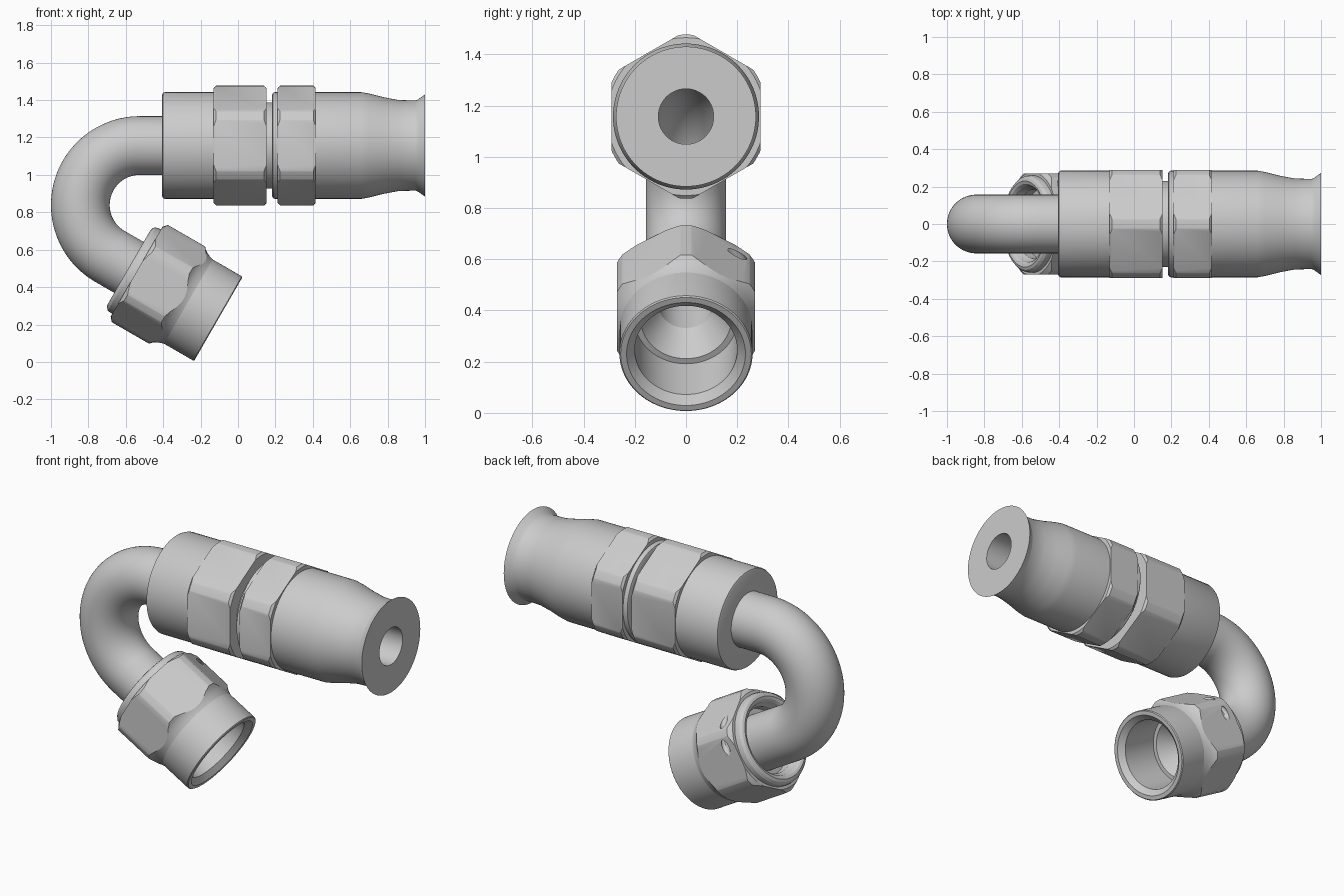
import bpy, bmesh
from math import sin, cos, pi, sqrt, radians
from mathutils import Vector

if "Cube" in bpy.data.objects:
    bpy.data.objects.remove(bpy.data.objects["Cube"])

AXIS_Z = 1.157                       # height of the straight body axis
MOUTH = Vector((-0.105, 0, 0.23))    # centre of the open swivel nut face
C30 = sqrt(3) / 2
BACK = Vector((-C30, 0, 0.5))        # nut axis, from mouth toward tube
UP = Vector((0.5, 0, C30))           # nut cross direction
Y = Vector((0, 1, 0))


def skin(name, rings, seg=96, closed=True, side=Y):
    """Skin circles (centre, cross direction, radius) into a solid."""
    bm = bmesh.new()
    loops = []
    for c, n, r in rings:
        loops.append([bm.verts.new(c + r * (cos(2 * pi * i / seg) * n + sin(2 * pi * i / seg) * side))
                      for i in range(seg)])
    pairs = list(zip(loops, loops[1:]))
    if closed:
        pairs.append((loops[-1], loops[0]))
    else:
        bm.faces.new(loops[0])
        bm.faces.new(loops[-1])
    for a, b in pairs:
        for i in range(seg):
            j = (i + 1) % seg
            bm.faces.new((a[i], a[j], b[j], b[i]))
    bmesh.ops.recalc_face_normals(bm, faces=bm.faces)
    me = bpy.data.meshes.new(name)
    bm.to_mesh(me)
    bm.free()
    ob = bpy.data.objects.new(name, me)
    bpy.context.collection.objects.link(ob)
    return ob


def body_rings(profile):
    return [(Vector((x, 0, AXIS_Z)), Vector((0, 0, 1)), r) for x, r in profile]


def nut_rings(profile):
    return [(MOUTH + s * BACK, UP, r) for s, r in profile]


def activate(ob):
    bpy.ops.object.select_all(action='DESELECT')
    ob.select_set(True)
    bpy.context.view_layer.objects.active = ob


def smooth(ob):
    activate(ob)
    bpy.ops.object.shade_smooth_by_angle(angle=radians(25))


def boolean(ob, cutter, operation):
    mod = ob.modifiers.new("cut", 'BOOLEAN')
    mod.object, mod.operation, mod.solver = cutter, operation, 'EXACT'
    activate(ob)
    bpy.ops.object.modifier_apply(modifier=mod.name)
    bpy.data.objects.remove(cutter, do_unlink=True)


def hexagon(name, to_rings, start, end, corner, trim):
    """Hex prism trimmed by a turned ring, giving chamfered corners."""
    ob = skin(name, to_rings([(start, corner), (end, corner)]), 6, False)
    boolean(ob, skin("trim", to_rings(trim)), 'INTERSECT')
    return ob


# Straight socket: turned outside with a through bore
smooth(skin("socket_body", body_rings([
    (-0.405, 0.108), (-0.405, 0.272), (-0.401, 0.281), (-0.392, 0.285),
    (0.15, 0.285), (0.15, 0.23), (0.183, 0.23), (0.183, 0.272), (0.187, 0.281), (0.195, 0.285),
    (0.66, 0.285), (0.70, 0.278), (0.78, 0.258), (0.86, 0.243), (0.95, 0.241), (0.962, 0.246),
    (1.0, 0.273), (1.0, 0.108)])))

# Two hex collars on the socket
for name, a, b in (("rear_hex", -0.13, 0.152), ("front_hex", 0.212, 0.415)):
    smooth(hexagon(name, body_rings, a, b, 0.29 / C30, [
        (a - 0.01, 0.2), (a - 0.01, 0.293), (a, 0.308), (a + 0.012, 0.32),
        (b - 0.012, 0.32), (b, 0.308), (b + 0.01, 0.293), (b + 0.01, 0.2)]))

# Bent hollow tube: straight, 150 degree bend, straight
R = 0.318
centre = Vector((-0.843 + R, 0, AXIS_Z - R))
bend = []
for i in range(49):
    t = radians(240 - 150 * i / 48)
    n = Vector((cos(t), 0, sin(t)))
    bend.append((centre + R * n, n))


def inner(profile):
    return [(MOUTH + s * BACK, -UP, r) for s, r in profile]


top = Vector((-0.38, 0, AXIS_Z))
zup = Vector((0, 0, 1))
smooth(skin("bent_tube",
            inner([(0.27, 0.177), (0.27, 0.203), (0.39, 0.203), (0.42, 0.157)])
            + [(c, n, 0.157) for c, n in bend]
            + [(top, zup, 0.157), (top, zup, 0.108)]
            + [(c, n, 0.108) for c, n in reversed(bend)]
            + inner([(0.39, 0.108)]), 64))

# Swivel nut shell with open mouth and rolled rear collar
smooth(skin("nut_shell", nut_rings([
    (0.0, 0.232), (0.0, 0.255), (0.005, 0.26), (0.518, 0.26), (0.535, 0.256), (0.547, 0.245),
    (0.552, 0.23), (0.547, 0.215), (0.535, 0.204), (0.52, 0.2), (0.50, 0.186), (0.45, 0.186),
    (0.45, 0.15), (0.41, 0.15), (0.39, 0.2), (0.03, 0.2)])))

# Nut hex with flared front blend and lock-wire hole through one corner
nut = hexagon("nut_hex", nut_rings, 0.15, 0.505, 0.27 / C30, [
    (0.17, 0.23), (0.17, 0.256), (0.19, 0.261), (0.21, 0.268), (0.228, 0.277), (0.243, 0.287),
    (0.255, 0.3), (0.485, 0.3), (0.505, 0.277), (0.51, 0.27), (0.51, 0.23)])
mid = MOUTH + 0.44 * BACK + 0.271 * (C30 * Y + 0.5 * UP)
along = C30 * UP - 0.5 * Y
boolean(nut, skin("drill", [(mid + k * along, BACK, 0.022) for k in (-0.2, 0.2)], 24, False,
                  C30 * Y + 0.5 * UP), 'DIFFERENCE')
smooth(nut)
